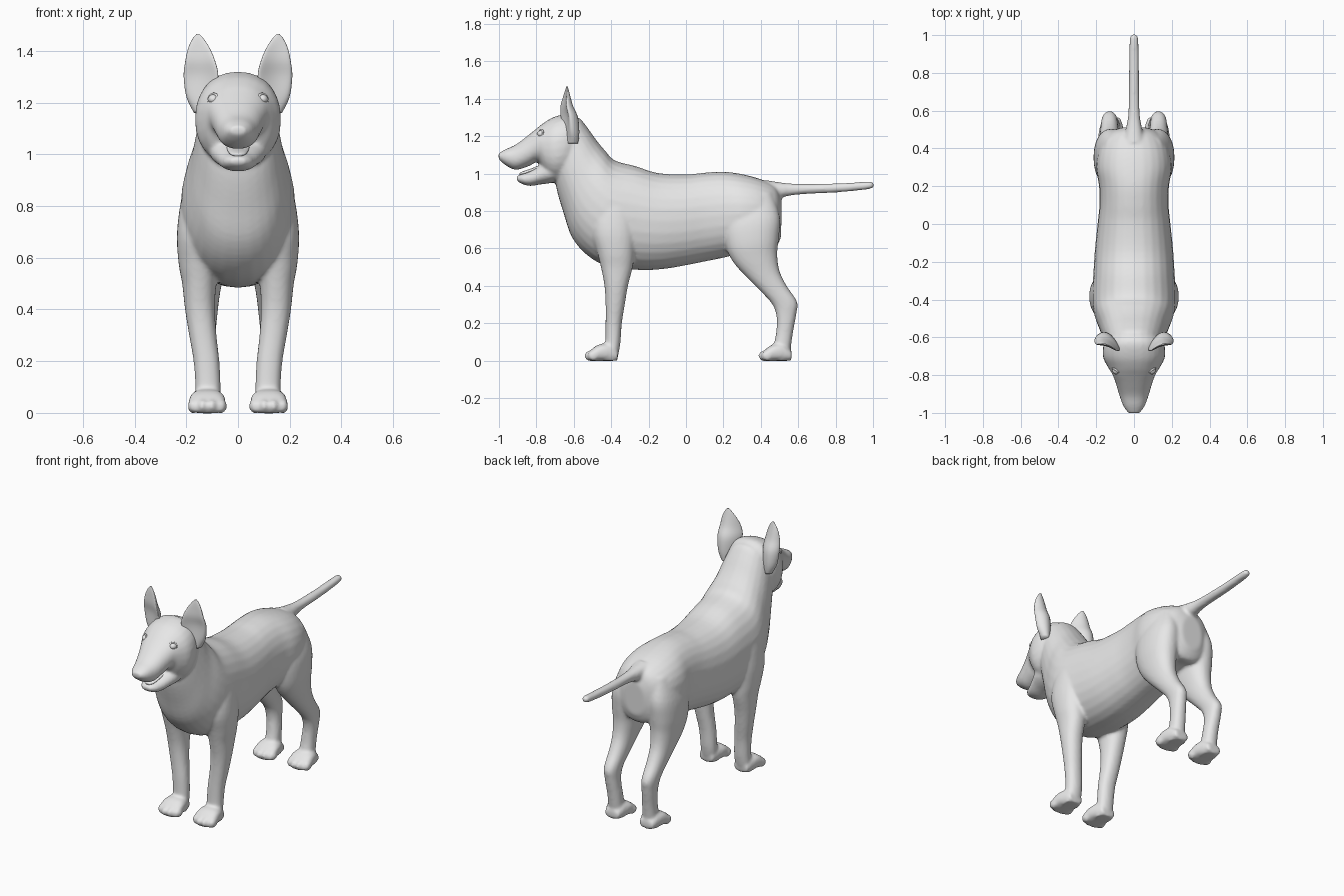
import bpy, bmesh, math
from mathutils import Vector, Matrix

grey = bpy.data.materials.new("grey")
grey.diffuse_color = (0.8, 0.8, 0.8, 1)


def loft(bm, sections, side=1, dy=0, power=0.9, steps=4, n=28):
    """Skin smooth rings; a section is (y, z, y, z of opposite points, centre x, half width)."""
    s = [Vector(v) for v in sections]
    dense = []
    for i in range(len(s) - 1):
        a, b, c, d = s[max(i - 1, 0)], s[i], s[i + 1], s[min(i + 2, len(s) - 1)]
        for k in range(steps):
            t = k / steps
            dense.append(0.5 * (2 * b + (c - a) * t + (2 * a - 5 * b + 4 * c - d) * t * t
                                + (3 * b - a - 3 * c + d) * t ** 3))
    dense.append(s[-1])
    rings = []
    for y1, z1, y2, z2, cx, w in dense:
        ring = []
        for k in range(n):
            t = 2 * math.pi * k / n
            c = math.copysign(abs(math.cos(t)) ** power, math.cos(t))
            x = math.copysign(abs(math.sin(t)) ** power, math.sin(t))
            ring.append(bm.verts.new((side * (cx + w * x), dy + (y1 + y2) / 2 + (y1 - y2) / 2 * c,
                                      (z1 + z2) / 2 + (z1 - z2) / 2 * c)))
        rings.append(ring)
    faces = [bm.faces.new(rings[0]), bm.faces.new(rings[-1][::-1])]
    for p, q in zip(rings, rings[1:]):
        for k in range(n):
            m = (k + 1) % n
            faces.append(bm.faces.new((p[k], q[k], q[m], p[m])))
    bmesh.ops.recalc_face_normals(bm, faces=faces)
    return [v for r in rings for v in r]


def ball(bm, centre, size):
    bmesh.ops.create_uvsphere(bm, u_segments=16, v_segments=10, radius=1,
                              matrix=Matrix.Translation(centre) @ Matrix.Diagonal((*size, 1)))


def finish(bm, name, mirror=False):
    mesh = bpy.data.meshes.new(name)
    bm.to_mesh(mesh)
    bm.free()
    mesh.materials.append(grey)
    mesh.polygons.foreach_set("use_smooth", [True] * len(mesh.polygons))
    ob = bpy.data.objects.new(name, mesh)
    bpy.context.collection.objects.link(ob)
    if mirror:
        ob.modifiers.new("mirror", 'MIRROR')
    return ob


bm = bmesh.new()

# torso and neck, rump to skull
loft(bm, [
    (.512, .86, .508, .66, 0, .07), (.48, .93, .475, .60, 0, .14),
    (.40, .97, .40, .60, 0, .185), (.30, .997, .30, .575, 0, .20),
    (.20, 1.01, .20, .55, 0, .185), (.10, 1.005, .10, .53, 0, .183),
    (0, .995, 0, .51, 0, .193), (-.15, 1.003, -.12, .49, 0, .207),
    (-.27, 1.04, -.25, .485, 0, .215), (-.38, 1.07, -.42, .505, 0, .222),
    (-.43, 1.12, -.53, .565, 0, .21), (-.48, 1.18, -.61, .66, 0, .185),
    (-.53, 1.25, -.655, .79, 0, .165), (-.575, 1.30, -.69, .91, 0, .148),
    (-.63, 1.30, -.70, .99, 0, .13)])

# skull and upper muzzle
loft(bm, [
    (-.56, 1.27, -.60, 1.0, 0, .12), (-.62, 1.318, -.64, .97, 0, .158),
    (-.70, 1.305, -.70, .96, 0, .165), (-.76, 1.272, -.75, .99, 0, .14),
    (-.80, 1.24, -.79, 1.06, 0, .115), (-.85, 1.20, -.84, 1.04, 0, .096),
    (-.91, 1.155, -.91, 1.02, 0, .077), (-.965, 1.13, -.965, 1.045, 0, .056),
    (-1.004, 1.107, -1.0, 1.075, 0, .03)])

# lower jaw
loft(bm, [
    (-.66, 1.08, -.65, .97, 0, .11), (-.74, 1.07, -.72, .95, 0, .11),
    (-.79, 1.04, -.78, .942, 0, .09), (-.84, 1.012, -.83, .934, 0, .07),
    (-.885, .996, -.87, .942, 0, .052), (-.908, .983, -.90, .958, 0, .028)])

# tail
loft(bm, [
    (.43, .965, .43, .85, 0, .06), (.51, .952, .51, .872, 0, .042),
    (.60, .945, .60, .888, 0, .029), (.80, .947, .80, .899, 0, .027),
    (.94, .955, .94, .912, 0, .025), (.99, .957, .99, .920, 0, .021),
    (1.004, .948, 1.004, .928, 0, .012)])

for side in (1, -1):
    # front leg, shoulder to ankle
    loft(bm, [
        (-.44, .95, -.32, .95, .12, .05), (-.48, .85, -.28, .85, .137, .077),
        (-.505, .70, -.265, .70, .148, .088), (-.475, .58, -.275, .58, .15, .08),
        (-.455, .50, -.285, .50, .15, .066), (-.436, .40, -.31, .40, .147, .058),
        (-.43, .30, -.327, .30, .136, .053), (-.43, .20, -.343, .20, .122, .05),
        (-.432, .10, -.35, .10, .116, .049), (-.44, .04, -.36, .04, .118, .05),
        (-.45, 0, -.37, 0, .12, .05)], side)
    # hind leg, thigh to hock to ankle
    loft(bm, [
        (.24, .88, .46, .90, .10, .06), (.20, .74, .502, .77, .12, .085),
        (.21, .62, .497, .66, .125, .089), (.25, .53, .488, .57, .128, .076),
        (.32, .45, .50, .48, .13, .061), (.40, .37, .538, .40, .13, .051),
        (.462, .30, .594, .315, .13, .044), (.485, .23, .59, .25, .127, .041),
        (.482, .15, .572, .15, .12, .042), (.47, .08, .562, .08, .118, .044),
        (.47, 0, .55, 0, .118, .045)], side)
    # paws with four toes
    for dy in (0, .93):
        loft(bm, [
            (-.365, .05, -.365, 0, .119, .045), (-.41, .088, -.41, -.002, .119, .06),
            (-.46, .088, -.46, -.002, .119, .07), (-.50, .065, -.50, -.002, .119, .07),
            (-.525, .035, -.525, 0, .119, .06)], side, dy, .75)
        for tx, ty in ((.064, -.495), (.101, -.512), (.137, -.512), (.174, -.495)):
            ball(bm, (side * tx, ty + dy, .026), (.021, .032, .028))

# fuse the body into one smooth skin
body = finish(bm, "body")
skin = body.modifiers.new("skin", 'REMESH')
skin.mode = 'VOXEL'
skin.voxel_size = .009
skin.use_smooth_shade = True
relax = body.modifiers.new("relax", 'SMOOTH')
relax.factor = .5
relax.iterations = 6

# cupped ears
bm = bmesh.new()
verts = loft(bm, [
    (-.645, 1.16, -.585, 1.16, .14, .03), (-.645, 1.22, -.58, 1.22, .145, .054),
    (-.645, 1.30, -.587, 1.30, .143, .067), (-.655, 1.36, -.613, 1.36, .146, .058),
    (-.655, 1.41, -.628, 1.41, .151, .042), (-.653, 1.445, -.637, 1.445, .154, .023),
    (-.65, 1.465, -.642, 1.465, .155, .006)], power=1)
for v in verts:
    off = v.co.x - .147
    v.co.y += .3 * off - 7 * off * off + .008
finish(bm, "ears", True)

# eyes
bm = bmesh.new()
ball(bm, (.095, -.772, 1.213), (.021, .024, .019))
finish(bm, "eyes", True)

# eyelids
bpy.ops.mesh.primitive_torus_add(major_segments=24, minor_segments=8, major_radius=.021,
                                 minor_radius=.005, location=(.096, -.777, 1.213),
                                 rotation=(math.radians(80), 0, math.radians(35)))
lids = bpy.context.object
lids.name = "eyelids"
lids.data.materials.append(grey)
bpy.ops.object.transform_apply(location=True, rotation=True, scale=True)
bpy.ops.object.shade_smooth()
lids.modifiers.new("mirror", 'MIRROR')

# tongue
bm = bmesh.new()
loft(bm, [
    (-.74, 1.065, -.74, 1.04, 0, .05), (-.82, 1.03, -.82, 1.008, 0, .042),
    (-.87, 1.013, -.87, .993, 0, .032), (-.89, 1.003, -.89, .992, 0, .016)], power=1, n=16)
finish(bm, "tongue")
